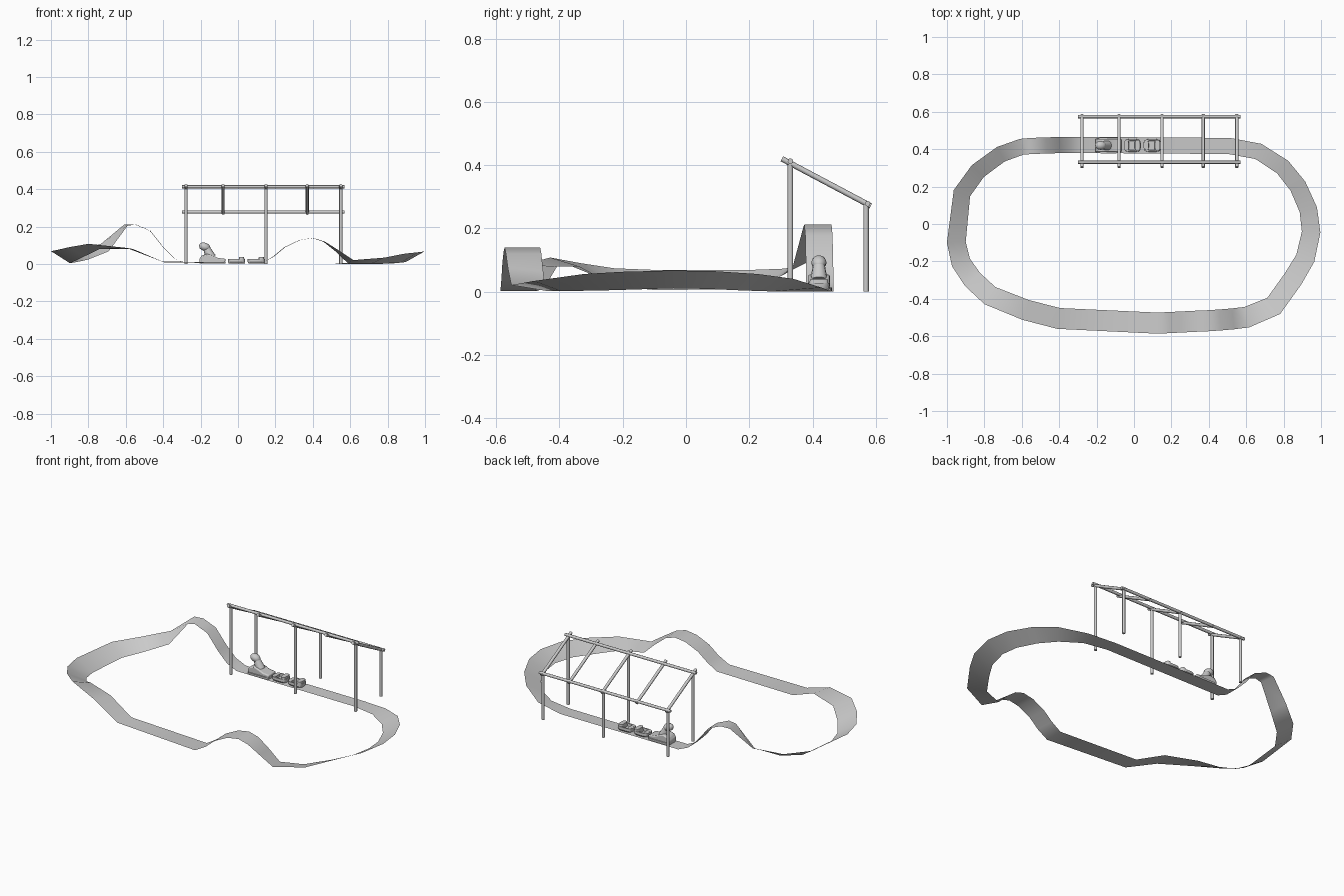
import bpy, bmesh, math
from mathutils import Vector

if "Cube" in bpy.data.objects:
    bpy.data.objects.remove(bpy.data.objects["Cube"])


def obj_from(name, verts, faces, angle=35):
    me = bpy.data.meshes.new(name)
    me.from_pydata(verts, [], faces)
    bm = bmesh.new()
    bm.from_mesh(me)
    bmesh.ops.recalc_face_normals(bm, faces=bm.faces)
    bm.to_mesh(me)
    bm.free()
    ob = bpy.data.objects.new(name, me)
    bpy.context.collection.objects.link(ob)
    smooth(ob, angle)
    return ob


def smooth(ob, angle=35):
    bpy.ops.object.select_all(action='DESELECT')
    ob.select_set(True)
    bpy.context.view_layer.objects.active = ob
    bpy.ops.object.shade_smooth_by_angle(angle=math.radians(angle))


def bar(name, a, b, r=0.0088, r2=None, sides=8):
    a, b = Vector(a), Vector(b)
    bpy.ops.mesh.primitive_cone_add(vertices=sides, radius1=r, radius2=r if r2 is None else r2,
                                    depth=(b - a).length, location=(a + b) / 2)
    ob = bpy.context.object
    ob.name = name
    ob.rotation_euler = (b - a).to_track_quat('Z', 'Y').to_euler()
    smooth(ob, 50)
    return ob


def ball(name, loc, scale, tilt=0):
    bpy.ops.mesh.primitive_uv_sphere_add(segments=12, ring_count=8, radius=1, location=loc)
    ob = bpy.context.object
    ob.name = name
    ob.scale = scale
    ob.rotation_euler = (0, tilt, 0)
    smooth(ob, 60)
    return ob


# Track: closed banked ribbon, centre x, y, z and half the bank rise (outer edge up)
PATH = [(.51, .417, .001, 0), (.665, .388, .007, .006), (.794, .305, .021, .02),
        (.876, .203, .03, .026), (.932, .077, .037, .028), (.947, -.043, .039, .028),
        (.916, -.183, .035, .028), (.85, -.294, .03, .026), (.747, -.438, .018, .016),
        (.603, -.498, .012, .009), (.53, -.507, .07, .005), (.46, -.513, .12, 0),
        (.40, -.517, .139, 0), (.33, -.52, .128, 0), (.25, -.524, .09, 0),
        (.19, -.527, .04, 0), (.125, -.53, .002, 0),
        (-.402, -.505, .012, .003), (-.578, -.46, .083, .003), (-.77, -.383, .094, .014),
        (-.863, -.297, .065, .025), (-.925, -.206, .044, .03), (-.95, -.098, .037, .032),
        (-.92, .165, .038, .03), (-.835, .283, .048, .025), (-.712, .373, .088, .02),
        (-.6, .413, .207, .003), (-.55, .417, .212, 0), (-.47, .42, .178, 0),
        (-.40, .422, .09, 0), (-.34, .423, .03, 0), (-.275, .423, .001, 0)]
n = len(PATH)
verts = []
for i, (x, y, z, rise) in enumerate(PATH):
    p, a, b = (Vector(PATH[j % n][:2]) for j in (i, i - 1, i + 1))
    t = ((p - a).normalized() + (b - p).normalized()).normalized()
    out = Vector((-t.y, t.x))
    half = .049 - .014 * y
    verts += [(x + out.x * half, y + out.y * half, z + rise),
              (x - out.x * half, y - out.y * half, max(0, z - rise))]
faces = [(2 * i, 2 * i + 1, (2 * i + 3) % (2 * n), (2 * i + 2) % (2 * n)) for i in range(n)]
obj_from("track", verts, faces, 80)

# Station roof frame
for x in (-.278, .15, .55):
    bar("front_post", (x, .33, 0), (x, .33, .41))
    bar("rear_post", (x, .569, 0), (x, .569, .275))
bar("front_beam", (-.30, .33, .413), (.57, .33, .413))
bar("rear_beam", (-.30, .574, .278), (.57, .574, .278))
for x in (-.278, -.08, .15, .37, .55):
    bar("rafter", (x, .303, .420), (x, .584, .271))


# Rounded tub: stacked rounded-rectangle loops (half length, half width, height)
def tub(name, cx, cy, loops, power=.6):
    vs, fs, m = [], [], 16
    for hl, hw, z in loops:
        for k in range(m):
            a = 2 * math.pi * (k + .5) / m
            c, s = math.cos(a), math.sin(a)
            vs.append((cx + hl * math.copysign(abs(c) ** power, c),
                       cy + hw * math.copysign(abs(s) ** power, s), z))
    for r in range(len(loops) - 1):
        for k in range(m):
            q = (k + 1) % m
            fs.append((r * m + k, r * m + q, (r + 1) * m + q, (r + 1) * m + k))
    fs += [tuple(range(m)), tuple(range((len(loops) - 1) * m, len(loops) * m))]
    return obj_from(name, vs, fs)


# Passenger cars with open tops and raised seat backs
Y = .42
for cx in (-.008, .098):
    tub("car", cx, Y, [(.043, .030, .004), (.047, .035, .012), (.047, .034, .027),
                       (.037, .026, .027), (.035, .024, .012)])
    tub("seat_back", cx + .027, Y, [(.016, .031, .012), (.014, .029, .038)])
    tub("seat_front", cx - .030, Y, [(.011, .026, .012), (.010, .025, .028)])

# Lead car: wedge body swept from a side profile
prof = [(-.205, .004), (-.07, .004), (-.066, .028), (-.105, .032), (-.135, .045),
        (-.165, .055), (-.195, .045), (-.208, .025)]
k = len(prof)
vs = [(x, Y + s * .035, z) for s in (-1, 1) for x, z in prof]
fs = [tuple(range(k)), tuple(range(k, 2 * k))]
fs += [(i, (i + 1) % k, k + (i + 1) % k, k + i) for i in range(k)]
body = obj_from("lead_car", vs, fs)
bev = body.modifiers.new("round_edges", 'BEVEL')
bev.width, bev.segments, bev.limit_method = .006, 2, 'ANGLE'
tub("lead_skirt", -.137, Y, [(.070, .042, .003), (.070, .042, .014)], .3)

# Raised neck and head
bar("neck", (-.145, Y, .035), (-.170, Y, .088), .028, .018, 12)
ball("head", (-.178, Y, .092), (.031, .024, .022), .35)
ball("snout", (-.192, Y, .092), (.015, .018, .015))
